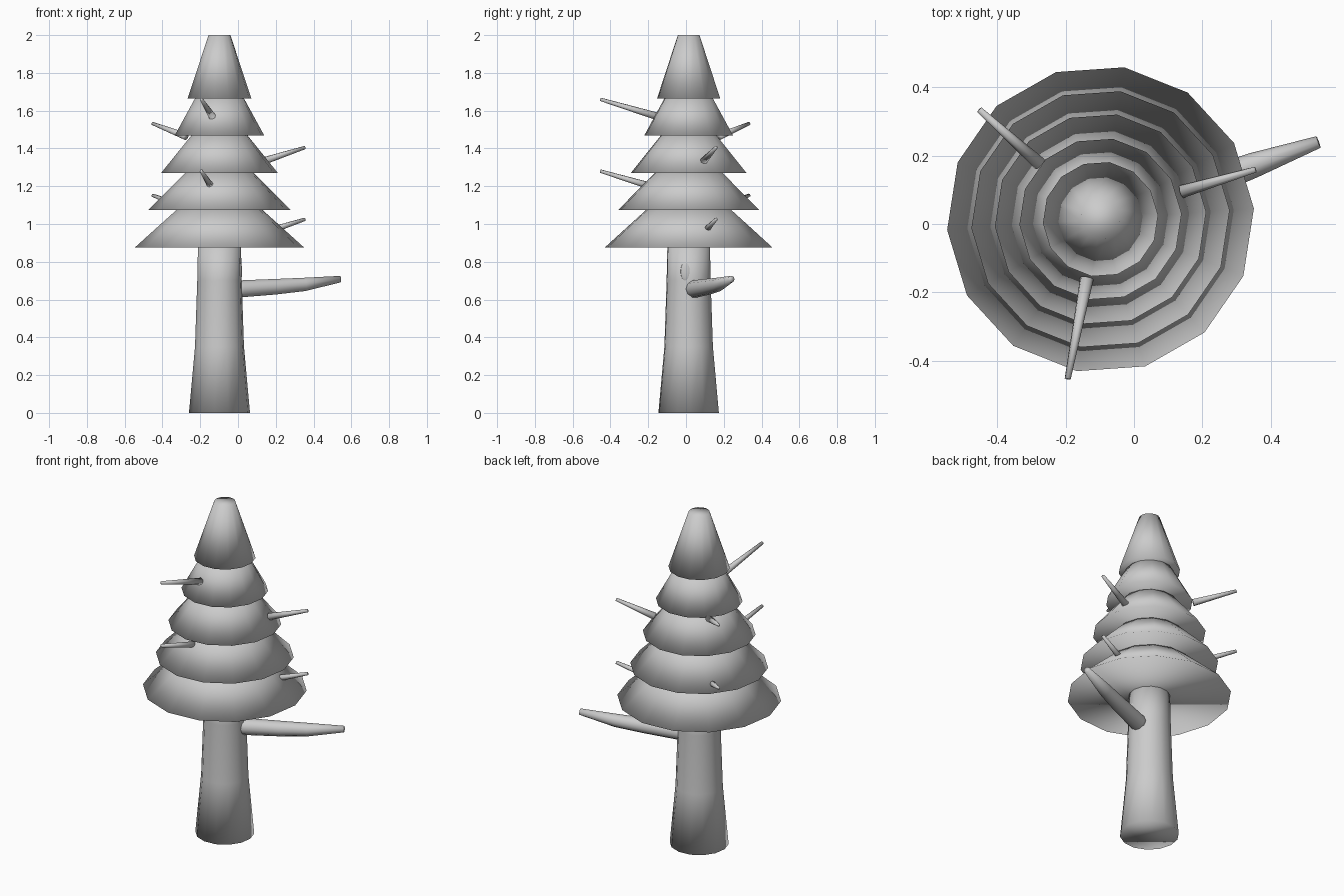
import bpy, bmesh
from math import radians, cos, sin, tau
from mathutils import Vector

if "Cube" in bpy.data.objects:
    bpy.data.objects.remove(bpy.data.objects["Cube"])

CX, CY = -0.098, 0.014


def loft(name, stations, sides, phase=0.0):
    """Capped, fully smooth tube through (x, y, z, radius) stations."""
    axis = Vector(stations[-1][:3]) - Vector(stations[0][:3])
    rot = Vector((0, 0, 1)).rotation_difference(axis.normalized())
    bm = bmesh.new()
    rings = []
    for x, y, z, r in stations:
        ring = []
        for i in range(sides):
            a = phase + tau * i / sides
            ring.append(bm.verts.new(Vector((x, y, z)) + rot @ Vector((r * cos(a), r * sin(a), 0))))
        rings.append(ring)
    for lo, hi in zip(rings, rings[1:]):
        for i in range(sides):
            j = (i + 1) % sides
            bm.faces.new((lo[i], lo[j], hi[j], hi[i]))
    bm.faces.new(rings[0][::-1])
    bm.faces.new(rings[-1])
    me = bpy.data.meshes.new(name)
    bm.to_mesh(me)
    bm.free()
    me.shade_smooth()
    ob = bpy.data.objects.new(name, me)
    bpy.context.collection.objects.link(ob)
    return ob


# Trunk, flared at the foot
trunk = [(0, 0.162), (0.35, 0.130), (0.70, 0.118), (0.89, 0.114)]
loft("trunk", [(CX, CY, z, r) for z, r in trunk], 14, radians(4))

# Foliage: five stacked skirts, each a smooth capped frustum
tiers = [(0.875, 0.450, 1.08, 0.222), (1.073, 0.379, 1.275, 0.177),
         (1.27, 0.310, 1.47, 0.148), (1.468, 0.238, 1.67, 0.127),
         (1.665, 0.169, 2.0, 0.058)]
for n, (z0, r0, z1, r1) in enumerate(tiers):
    loft(f"foliage_tier_{n + 1}", [(CX, CY, z0, r0), (CX, CY, z1, r1)], 14, radians(4))

# Large bare limb
loft("limb", [(-0.04, 0.03, 0.653, 0.048), (0.02, 0.05, 0.657, 0.047),
              (0.20, 0.115, 0.668, 0.043), (0.35, 0.172, 0.68, 0.037),
              (0.54, 0.24, 0.708, 0.018)], 10)

# Knot on the trunk
bpy.ops.mesh.primitive_uv_sphere_add(segments=12, ring_count=8, location=(0.011, -0.001, 0.748))
knot = bpy.context.object
knot.name = "knot"
knot.scale = (0.011, 0.028, 0.052)
bpy.ops.object.shade_smooth()

# Twigs: three directions, each repeated one tier pair lower
twigs = [((0.14, 0.095, 1.335), (0.355, 0.159, 1.405)),
         ((-0.275, 0.175, 1.463), (-0.452, 0.334, 1.532)),
         ((-0.138, -0.16, 1.572), (-0.194, -0.453, 1.660))]
for n, (base, tip) in enumerate(twigs):
    for level, drop in (("upper", 0.0), ("lower", 0.38)):
        b = Vector(base) - Vector((0, 0, drop))
        t = Vector(tip) - Vector((0, 0, drop))
        loft(f"twig_{level}_{n + 1}", [(*b, 0.020), (*t, 0.009)], 8)
